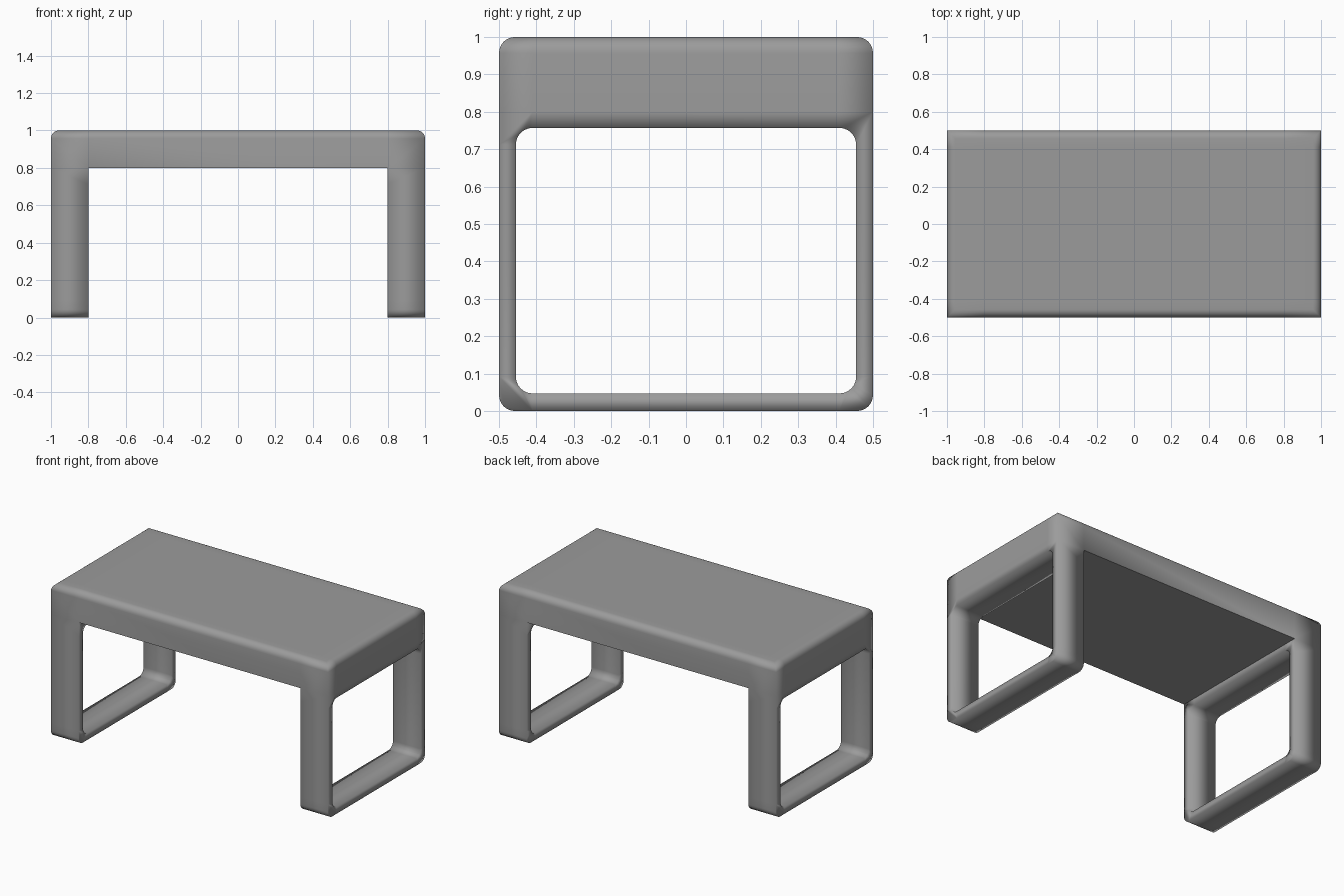
import bpy, bmesh, math

if "Cube" in bpy.data.objects:
    bpy.data.objects.remove(bpy.data.objects["Cube"])


def finish(name, bm):
    bmesh.ops.recalc_face_normals(bm, faces=bm.faces[:])
    me = bpy.data.meshes.new(name)
    bm.to_mesh(me)
    bm.free()
    ob = bpy.data.objects.new(name, me)
    bpy.context.collection.objects.link(ob)
    return ob


def rounded_box(name, lo, hi, radius, pick):
    """Box between two corners; edges chosen by pick(midpoint, direction) are rounded."""
    bm = bmesh.new()
    bmesh.ops.create_cube(bm, size=1)
    for v in bm.verts:
        v.co = [(a if c < 0 else b) for c, a, b in zip(v.co, lo, hi)]
    edges = []
    for e in bm.edges:
        a, b = e.verts[0].co, e.verts[1].co
        if pick((a + b) / 2, (b - a).normalized()):
            edges.append(e)
    if edges:
        bmesh.ops.bevel(bm, geom=edges, offset=radius, segments=6,
                        profile=0.5, affect='EDGES')
    return finish(name, bm)


def cut(target, cutter):
    cutter.hide_render = True
    mod = target.modifiers.new("cut", 'BOOLEAN')
    mod.operation, mod.solver, mod.object = 'DIFFERENCE', 'EXACT', cutter
    bpy.context.view_layer.objects.active = target
    bpy.ops.object.modifier_apply(modifier=mod.name)
    bpy.data.objects.remove(cutter)


# Bench body: all top edges and the lengthwise bottom edges are rounded
bench = rounded_box("bench_top_and_leg_frames", (-1, -0.5, 0), (1, 0.5, 1), 0.043,
                    lambda m, d: (m.z > 0.9) or (m.z < 0.1 and abs(d.x) > 0.9))

# Space between the two leg frames
cut(bench, rounded_box("knee_space", (-0.8, -0.7, -0.3), (0.8, 0.7, 0.8), 0,
                       lambda m, d: False))

# Rounded window through both leg frames
cut(bench, rounded_box("leg_window", (-1.2, -0.455, 0.047), (1.2, 0.455, 0.757), 0.045,
                       lambda m, d: abs(d.x) > 0.9))

# Split the large faces along the part lines so the soft shading runs evenly
bm = bmesh.new()
bm.from_mesh(bench.data)
for axis, places in ((0, (-0.8, 0.8)), (1, (-0.41, 0, 0.41)),
                     (2, (0.092, 0.712, 0.8))):
    for p in places:
        co, no = [0, 0, 0], [0, 0, 0]
        co[axis], no[axis] = p, 1
        bmesh.ops.bisect_plane(bm, geom=bm.verts[:] + bm.edges[:] + bm.faces[:],
                               dist=1e-4, plane_co=co, plane_no=no)

# Soft shading everywhere except around the flat underside of the top
for f in bm.faces:
    f.smooth = True
    c = f.calc_center_median()
    if f.normal.z < -0.9 and abs(c.z - 0.8) < 0.01:
        for e in f.edges:
            if e.calc_face_angle(0) > 0.5:
                e.smooth = False
bm.to_mesh(bench.data)
bm.free()

# Dark grey finish
grey = bpy.data.materials.new("dark_grey")
grey.diffuse_color = (0.33, 0.33, 0.33, 1)
grey.use_nodes = True
grey.node_tree.nodes["Principled BSDF"].inputs["Base Color"].default_value = grey.diffuse_color
bench.data.materials.clear()
bench.data.materials.append(grey)
for p in bench.data.polygons:
    p.material_index = 0
